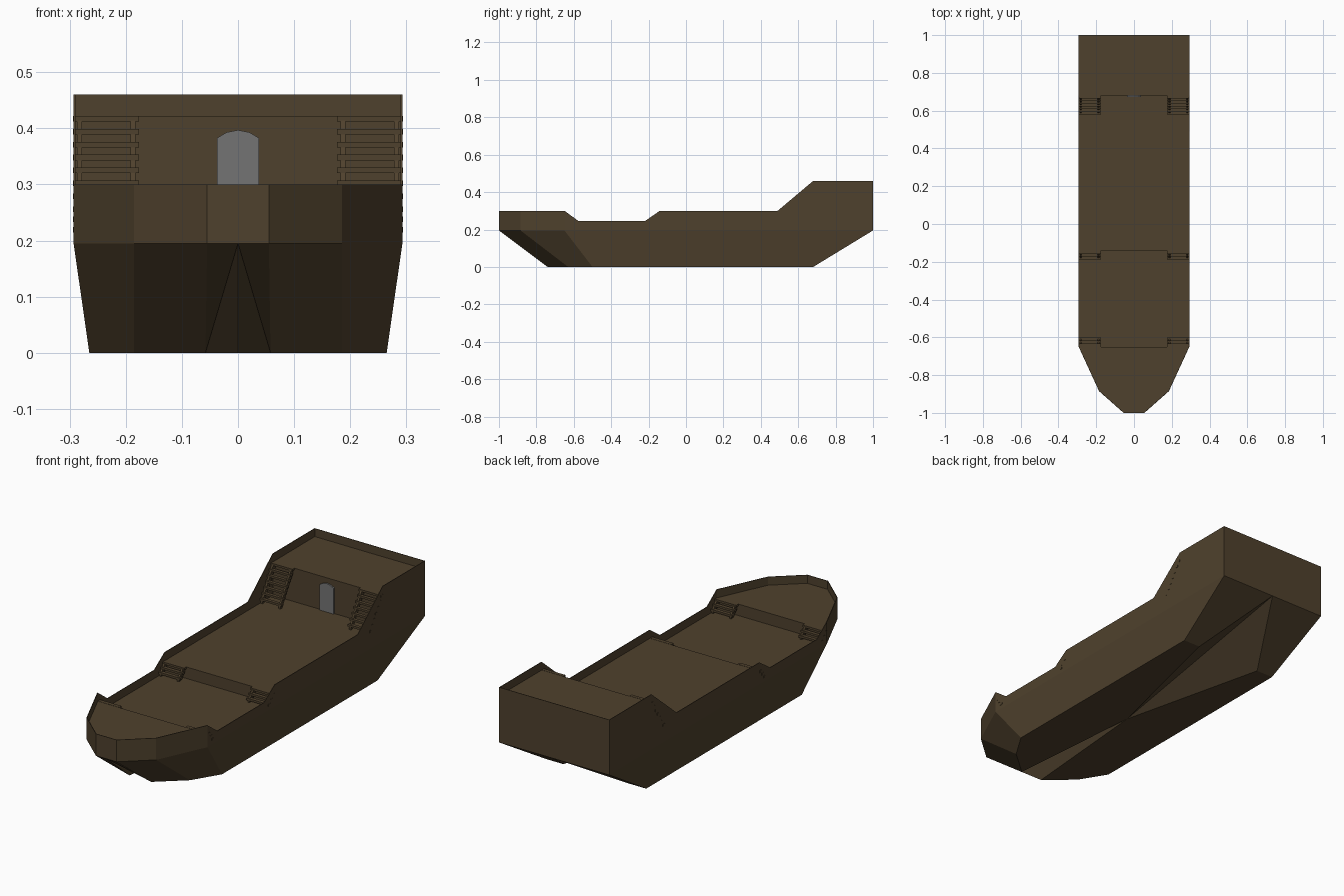
import bpy, bmesh
from mathutils import Vector

if "Cube" in bpy.data.objects:
    bpy.data.objects.remove(bpy.data.objects["Cube"])


def material(name, rgb):
    m = bpy.data.materials.new(name)
    m.diffuse_color = (*rgb, 1)
    m.use_nodes = True
    m.node_tree.nodes["Principled BSDF"].inputs["Base Color"].default_value = m.diffuse_color
    return m


wood = material("dark_wood", (0.078, 0.053, 0.026))
grey = material("door_grey", (0.175, 0.175, 0.175))


def build(name, faces, mat, mirror=True, thickness=0, outward=None):
    """Mesh object from faces given as lists of points."""
    bm = bmesh.new()
    for pts in faces:
        bm.faces.new([bm.verts.new(p) for p in pts])
    bmesh.ops.remove_doubles(bm, verts=bm.verts, dist=1e-5)
    bm.normal_update()
    if outward:
        for f in bm.faces:
            if f.normal.dot(f.calc_center_median() - Vector(outward)) < 0:
                f.normal_flip()
    else:
        bmesh.ops.recalc_face_normals(bm, faces=bm.faces)
    me = bpy.data.meshes.new(name)
    bm.to_mesh(me)
    bm.free()
    me.materials.append(mat)
    ob = bpy.data.objects.new(name, me)
    bpy.context.collection.objects.link(ob)
    if mirror:
        ob.modifiers.new("mirror", "MIRROR")
    if thickness:
        s = ob.modifiers.new("thickness", "SOLIDIFY")
        s.thickness = thickness
        s.offset = -1
    return ob


def prism(profile, x0, x1):
    """Faces of a (y, z) profile extruded along x."""
    a = [(x0, y, z) for y, z in profile]
    b = [(x1, y, z) for y, z in profile]
    n = len(a)
    return [a, b[::-1]] + [[a[i], a[(i + 1) % n], b[(i + 1) % n], b[i]] for i in range(n)]


# Key heights and half outline of the hull
W, KNEE, RIM, POOP = 0.293, 0.195, 0.30, 0.46
bow = [(W, -0.65), (0.185, -0.885), (0.055, -1.0), (0, -1.0)]

# Upper hull: side wall with stepped rim, bow panels, transom
rim = [(1, POOP), (0.68, POOP), (0.49, RIM), (-0.14, RIM), (-0.22, 0.245),
       (-0.575, 0.245), (-0.65, RIM)]
walls = [[(W, y, z) for y, z in [(-0.65, KNEE), (1, KNEE)] + rim],
         [(0, 1, KNEE), (W, 1, KNEE), (W, 1, POOP), (0, 1, POOP)]]
for (x0, y0), (x1, y1) in zip(bow, bow[1:]):
    walls.append([(x0, y0, KNEE), (x1, y1, KNEE), (x1, y1, RIM), (x0, y0, RIM)])
build("upper_hull", walls, wood, thickness=0.003, outward=(0, 0, 0.3))

# Lower hull: raked bow and stern with a shallow groove along the bottom
S, Q, M = (W, 1, KNEE), (0.18, 1, KNEE), (0, 1, KNEE)
A, B, C, N = [(x, y, KNEE) for x, y in bow]
s, q, m = (0.265, 0.68, 0), (0.175, 0.68, 0), (0, -0.05, 0)
a, b, c = (0.265, -0.5, 0), (0.185, -0.63, 0), (0.058, -0.74, 0)
build("lower_hull", [[S, A, a, s], [A, B, b, a], [B, C, c, b], [C, N, c], [N, m, c],
                     [s, a, b, c, m, q], [S, Q, q, s], [Q, M, q], [M, m, q]],
      wood, outward=(0, 0, 0.6))

# Stepped decks with their risers, then the pointed fore deck
LOW, MAIN, HIGH = 0.205, 0.26, 0.421
steps = [(-0.65, MAIN), (-0.65, LOW), (-0.14, LOW), (-0.14, MAIN),
         (0.68, MAIN), (0.68, HIGH), (1, HIGH)]
E = W - 0.001
deck = [[(0, *p), (E, *p), (E, *r), (0, *r)] for p, r in zip(steps, steps[1:])]
deck.append([(min(x, E), y, MAIN) for x, y in bow] + [(0, -0.65, MAIN)])
build("decks", deck, wood, outward=(0, 0.0, -5))


def stairs(name, wall_y, foot_y, z0, z1, count):
    """Open stairs on both sides: plank treads on two slanted stringers."""
    sgn = 1 if foot_y > wall_y else -1
    run = (foot_y - wall_y) / count
    faces = []
    for i in range(count):
        y0 = wall_y + run * i
        y1 = y0 + run + sgn * 0.002
        top = z1 - i * (z1 - z0) / count + 0.001
        faces.append(prism([(y0, top), (y1, top), (y1, top - 0.01), (y0, top - 0.01)],
                           0.176, W + 0.001))
    side = [(wall_y, z1 - 0.004), (wall_y + run, z1 - 0.004), (foot_y, z0 + 0.012),
            (foot_y, z0), (foot_y - run, z0), (wall_y, z1 - 0.025)]
    for x in (0.183, 0.278):
        faces.append(prism(side, x, x + 0.009))
    build(name, [f for part in faces for f in part], wood)


stairs("stern_stairs", 0.68, 0.582, MAIN, HIGH, 7)
stairs("middle_stairs", -0.14, -0.187, LOW, MAIN, 3)
stairs("bow_stairs", -0.65, -0.603, LOW, MAIN, 3)

# Arched cabin door as a thin plate
arch = [(0.037, MAIN), (0.037, 0.383), (0.02, 0.393), (0, 0.397),
        (-0.02, 0.393), (-0.037, 0.383), (-0.037, MAIN)]
front = [(x, 0.673, z) for x, z in arch]
back = [(x, 0.68, z) for x, z in arch]
n = len(arch)
build("cabin_door", [front, back[::-1]] + [[front[i], front[(i + 1) % n], back[(i + 1) % n], back[i]]
                                           for i in range(n)], grey, mirror=False)
